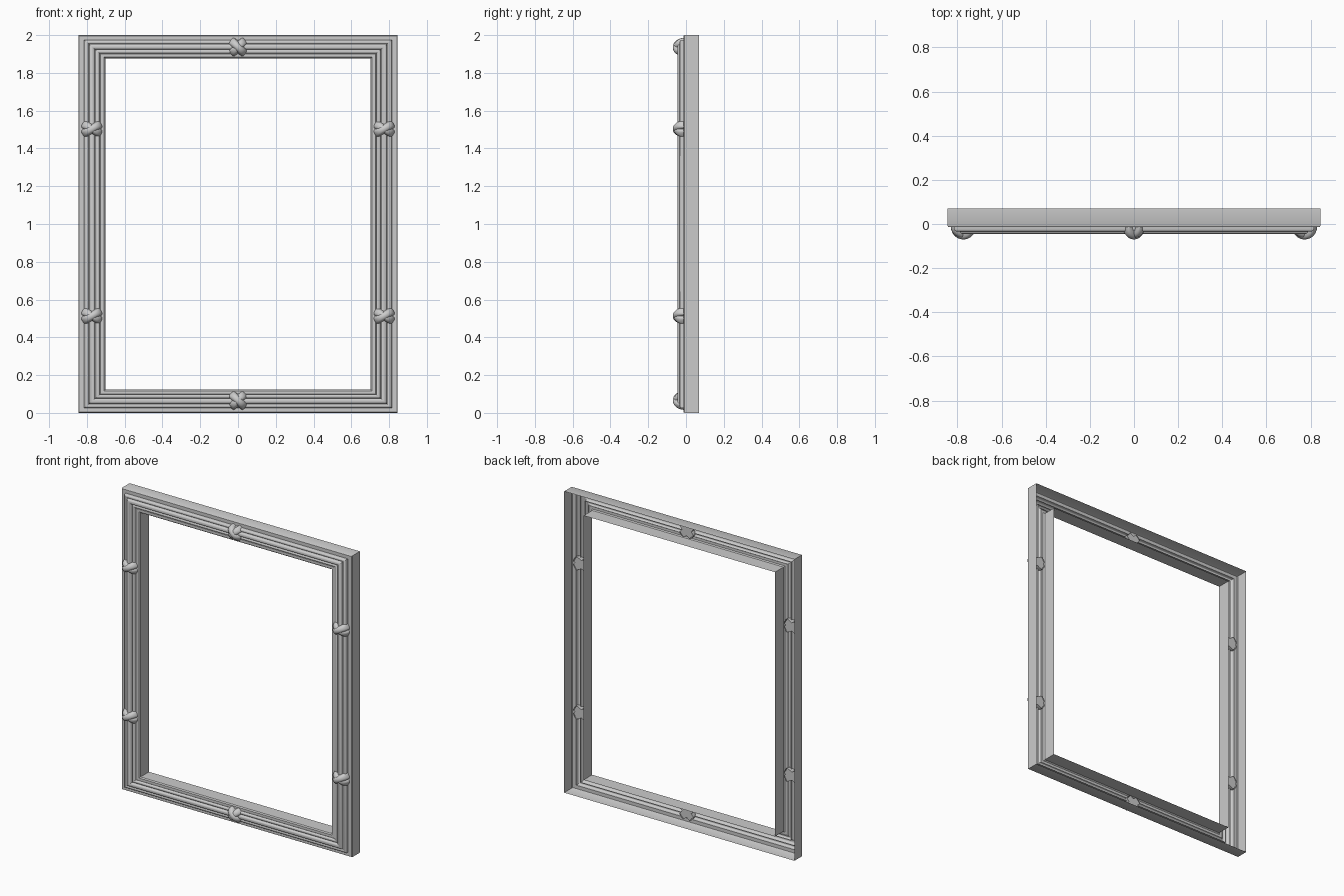
import bpy, bmesh, math

if "Cube" in bpy.data.objects:
    bpy.data.objects.remove(bpy.data.objects["Cube"])

X0, Z0 = 0.845, 1.0        # outer half sizes
X1, Z1 = 0.702, 0.877      # opening half sizes
W = X0 - X1


def finish(name, bm, angle=35):
    bmesh.ops.remove_doubles(bm, verts=bm.verts, dist=1e-6)
    bmesh.ops.recalc_face_normals(bm, faces=bm.faces)
    me = bpy.data.meshes.new(name)
    bm.to_mesh(me)
    bm.free()
    ob = bpy.data.objects.new(name, me)
    bpy.context.collection.objects.link(ob)
    bpy.ops.object.select_all(action='DESELECT')
    ob.select_set(True)
    bpy.context.view_layer.objects.active = ob
    bpy.ops.object.shade_smooth_by_angle(angle=math.radians(angle))
    return ob


def reed(a, b, base, peak, n=8):
    """Half-round bead between insets a and b."""
    pts = []
    for i in range(n + 1):
        t = math.pi * i / n
        pts.append(((a + b) / 2 - (b - a) / 2 * math.cos(t),
                    base + (peak - base) * math.sin(t)))
    return pts


# moulding profile: (inset from outer edge, y), open at the back
profile = [(0, 0.07), (0, -0.008), (0.004, -0.013), (0.03, -0.013)]
profile += reed(0.031, 0.055, -0.022, -0.034)
profile += reed(0.055, 0.089, -0.030, -0.045)
profile += reed(0.089, 0.113, -0.022, -0.036)
profile += [(0.116, -0.026), (0.136, -0.026), (W, -0.019), (W, 0.07)]

# frame: profile swept round the mitred rectangle
bm = bmesh.new()
rings = []
for inset, y in profile:
    t = inset / W
    hx, hz = X0 + (X1 - X0) * t, Z0 + (Z1 - Z0) * t
    rings.append([bm.verts.new((sx * hx, y, 1 + sz * hz))
                  for sx, sz in ((-1, -1), (1, -1), (1, 1), (-1, 1))])
for r, s in zip(rings, rings[1:]):
    for i in range(4):
        j = (i + 1) % 4
        bm.faces.new((r[i], r[j], s[j], s[i]))
finish("frame_moulding", bm)


def strap(name, cx, cz, angle, length, width, height, base=-0.006):
    """Arched pillow-shaped band crossing the moulding, flat at the back."""
    bm = bmesh.new()
    nu, nv = 20, 12
    ca, sa = math.cos(angle), math.sin(angle)
    grid = []
    for i in range(nu + 1):
        u = math.pi * i / nu
        row = []
        for k in range(nv + 1):
            p = math.pi * k / nv
            c, s = math.cos(p), max(math.sin(p), 0)
            across = width * math.copysign(abs(c) ** 0.8, c) * (0.85 + 0.15 * math.sin(u))
            # ends bulge outward in the middle of the band
            along = length * math.cos(u) * (0.9 + 0.1 * s)
            h = height * max(math.sin(u), 0) ** 0.8 * s ** 0.55
            row.append(bm.verts.new((cx + along * ca - across * sa, base - h,
                                     cz + along * sa + across * ca)))
        grid.append(row)
    for r, q in zip(grid, grid[1:]):
        for k in range(nv):
            bm.faces.new((r[k], r[k + 1], q[k + 1], q[k]))
        bm.faces.new((r[0], q[0], q[-1], r[-1]))
    finish(name, bm, 50)


def cross(name, cx, cz, angle, axis, length):
    strap(name + "_over", cx, cz, axis + angle, length, 0.024, 0.064)
    strap(name + "_under", cx, cz, axis - angle, length, 0.024, 0.058)


# crossed ribbons on the two sides, then top and bottom
for sx, side in ((-1, "left"), (1, "right")):
    for cz, level in ((0.513, "lower"), (1.503, "upper")):
        cross(f"{side}_{level}_ribbon", sx * 0.773, cz, math.radians(30), 0, 0.058)
for cz, side in ((0.066, "bottom"), (1.936, "top")):
    cross(f"{side}_ribbon", 0, cz, math.radians(46), math.pi / 2, 0.055)
